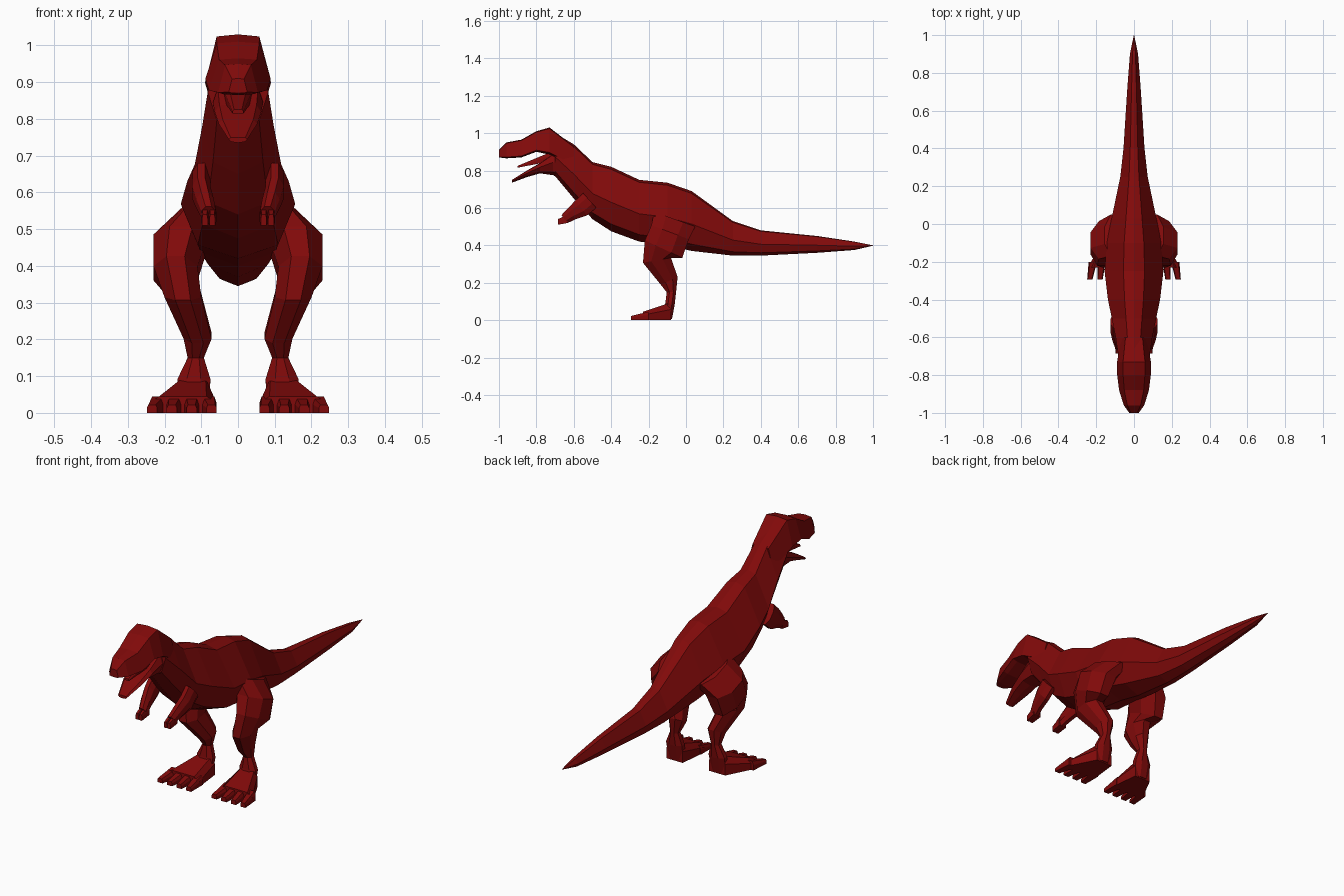
import bpy
import bmesh
from math import cos, sin, pi, exp, sqrt

cube = bpy.data.objects.get("Cube")
if cube:
    bpy.data.objects.remove(cube, do_unlink=True)

RED = (0.22, 0.003, 0.003, 1)
skin = bpy.data.materials.new("dark red skin")
skin.use_nodes = True
skin.diffuse_color = RED
shader = skin.node_tree.nodes["Principled BSDF"]
shader.inputs["Base Color"].default_value = RED
shader.inputs["Roughness"].default_value = 0.8


def loft(name, rings, side=1):
    """Skin a chain of equal-length rings and cap both ends; side -1 mirrors in x."""
    bm = bmesh.new()
    loops = [[bm.verts.new((x * side, y, z)) for x, y, z in ring] for ring in rings]
    for near, far in zip(loops, loops[1:]):
        near_next = near[1:] + near[:1]
        far_next = far[1:] + far[:1]
        for corners in zip(near, near_next, far_next, far):
            bm.faces.new(corners)
    bm.faces.new(loops[0])
    bm.faces.new(loops[-1])
    bmesh.ops.recalc_face_normals(bm, faces=bm.faces)
    mesh = bpy.data.meshes.new(name)
    bm.to_mesh(mesh)
    bm.free()
    mesh.materials.append(skin)
    obj = bpy.data.objects.new(name, mesh)
    bpy.context.collection.objects.link(obj)


def section(y, top, bottom, wide, narrow, flank):
    """Eight-sided symmetric slice: ridge, flat back, widest flank, belly keel."""
    levels = [(0, 1), (narrow, 0.96), (wide, flank), (wide * 0.7, flank / 4), (0, 0)]
    half = [(x, y, bottom + (top - bottom) * level) for x, level in levels]
    mirrored = [(-x, y, z) for x, y, z in reversed(half[1:-1])]
    return half + mirrored


def body_width(y):
    """Thin taper along the tail plus a bulge at the ribs."""
    taper = 0.065 * sqrt(min(1, max(0, 1 - y)))
    bulge = 0.09 * exp(-((y + 0.23) / 0.36) ** 2)
    return taper + bulge + 0.001


def oval_width(y, centre, reach, width):
    """Rounded outline seen from above."""
    return width * sqrt(1 - ((y - centre) / reach) ** 2)


def limb(name, stations, side):
    """Eight-sided tube; each slice leans square to the path in side elevation."""
    rings = []
    last = len(stations) - 1
    for i, (z, x, y, width, depth) in enumerate(stations):
        before, after = stations[max(i - 1, 0)], stations[min(i + 1, last)]
        slope = (after[2] - before[2]) / (before[0] - after[0])
        ring = []
        for k in range(8):
            angle = (k + 0.5) * pi / 4
            across = width * cos(angle) / cos(pi / 8)
            along = depth * sin(angle) / cos(pi / 8)
            ring.append((x + across, y + along, z + along * slope))
        rings.append(ring)
    loft(name, rings, side)


def slab(x, half, y, low, high):
    """Upright slice with sloped upper corners."""
    shoulder = low + (high - low) * 0.6
    crown = half * 0.7
    return [(x - half, y, low), (x + half, y, low), (x + half, y, shoulder),
            (x + crown, y, high), (x - crown, y, high), (x - half, y, shoulder)]


def wedge(name, start, end, side=1):
    """Tapered block between two slabs."""
    loft(name, [slab(*start), slab(*end)], side)


# Tail, torso and neck: station, back height, belly height
torso = [
    (1, 0.4, 0.398), (0.9, 0.42, 0.375), (0.7, 0.45, 0.36), (0.4, 0.48, 0.345),
    (0.25, 0.53, 0.345), (0.03, 0.69, 0.37), (-0.1, 0.735, 0.4), (-0.25, 0.75, 0.42),
    (-0.4, 0.82, 0.475), (-0.5, 0.845, 0.54), (-0.6, 0.94, 0.65), (-0.7, 1, 0.77)]
for_torso = [(y, top, low, body_width(y)) for y, top, low in torso]
loft("body", [section(y, top, low, w, w * 0.36, 0.45) for y, top, low, w in for_torso])

# Skull with upper jaw, widest at the cheeks
skull = [(-0.6, 0.93, 0.82), (-0.73, 1.03, 0.885), (-0.8, 1.01, 0.9),
         (-0.88, 0.965, 0.87), (-0.96, 0.95, 0.865), (-1, 0.91, 0.87)]
for_skull = [(y, top, low, oval_width(y, -0.76, 0.25, 0.09)) for y, top, low in skull]
loft("skull", [section(y, top, low, w, w * 0.65, 0.08) for y, top, low, w in for_skull])

# Open lower jaw
jaw = [(-0.62, 0.9, 0.72), (-0.71, 0.89, 0.775), (-0.78, 0.84, 0.785),
       (-0.85, 0.8, 0.765), (-0.93, 0.75, 0.735)]
for_jaw = [(y, top, low, oval_width(y, -0.65, 0.3, 0.07)) for y, top, low in jaw]
loft("lower_jaw", [section(y, top, low, w, w * 0.8, 0.6) for y, top, low, w in for_jaw])

# Tongue
wedge("tongue", (0, 0.04, -0.72, 0.85, 0.9), (0, 0.015, -0.9, 0.815, 0.825))

# Limb stations: height, centre across, centre along, half width, half depth
leg = [
    (0.54, 0.1, -0.06, 0.055, 0.11), (0.47, 0.155, -0.085, 0.075, 0.1),
    (0.38, 0.17, -0.12, 0.06, 0.1), (0.32, 0.15, -0.155, 0.05, 0.075),
    (0.21, 0.11, -0.09, 0.038, 0.045), (0.15, 0.115, -0.078, 0.022, 0.025),
    (0.09, 0.12, -0.085, 0.045, 0.025), (0.01, 0.12, -0.1, 0.04, 0.025)]
arm = [
    (0.64, 0.1, -0.515, 0.024, 0.035), (0.6, 0.1, -0.56, 0.025, 0.03),
    (0.57, 0.09, -0.61, 0.024, 0.02), (0.54, 0.08, -0.65, 0.02, 0.016)]

for side, label in ((1, "left"), (-1, "right")):
    # Thigh, shin and ankle, then the small arm
    limb(label + "_leg", leg, side)
    limb(label + "_arm", arm, side)

    # Foot flaring towards the toes
    wedge(label + "_foot", (0.12, 0.045, -0.08, 0, 0.095), (0.15, 0.092, -0.23, 0, 0.045), side)

    # Toes fanning outward
    for i in range(4):
        root = 0.08 + 0.046 * i
        tip = root + 0.008 * (i - 1)
        wedge(f"{label}_toe_{i + 1}", (root, 0.022, -0.2, 0, 0.045),
              (tip, 0.014, -0.295, 0, 0.022), side)

    # Two short fingers
    for finger, x in (("inner", 0.07), ("outer", 0.09)):
        wedge(f"{label}_{finger}_finger", (x, 0.011, -0.63, 0.52, 0.565),
              (x, 0.008, -0.685, 0.51, 0.54), side)
